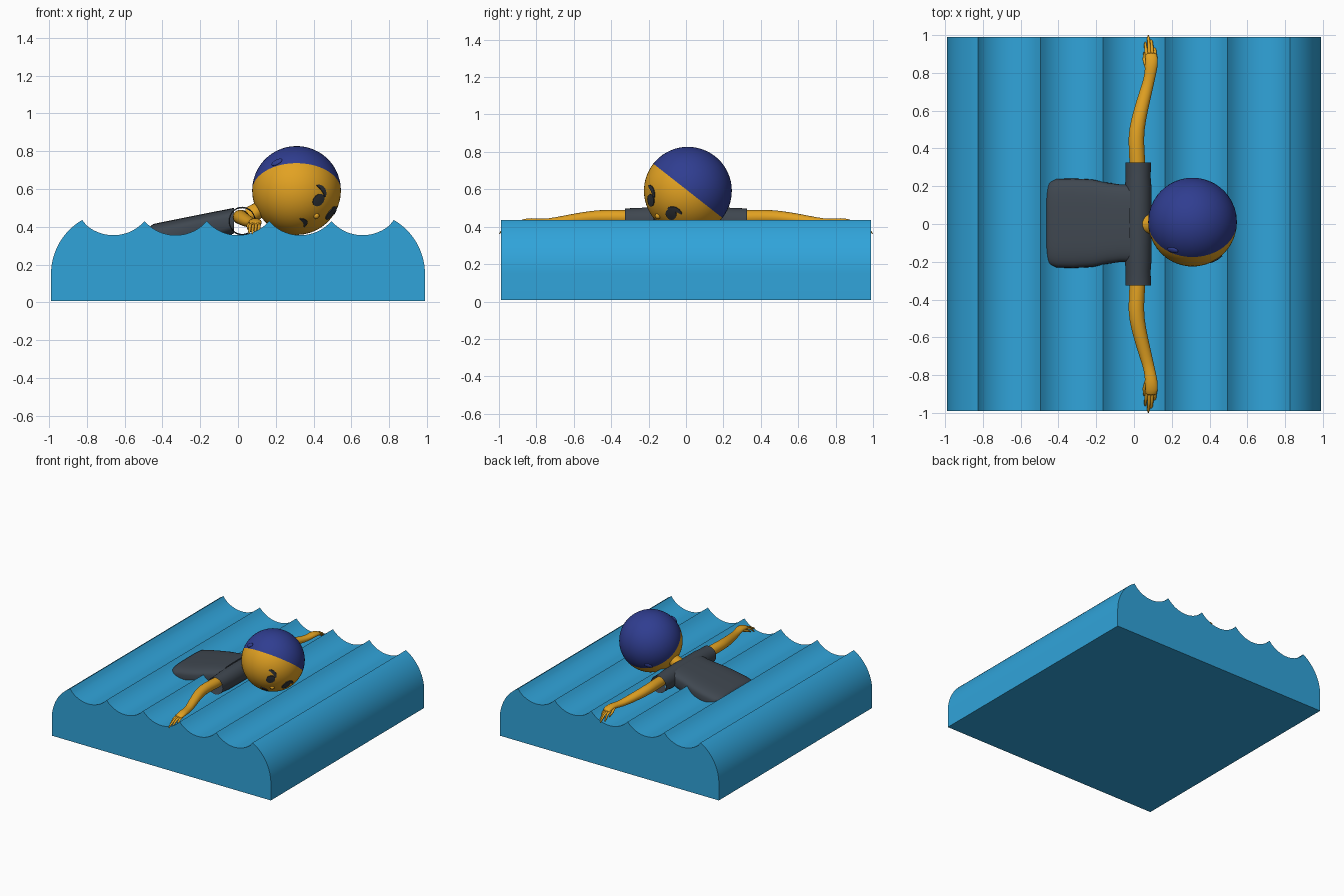
import bpy, bmesh, math
from mathutils import Vector

if "Cube" in bpy.data.objects:
    bpy.data.objects.remove(bpy.data.objects["Cube"])

X, Y, Z = Vector((1, 0, 0)), Vector((0, 1, 0)), Vector((0, 0, 1))


def mat(name, col):
    m = bpy.data.materials.new(name)
    m.diffuse_color = (*col, 1)
    m.use_nodes = True
    m.node_tree.nodes["Principled BSDF"].inputs["Base Color"].default_value = m.diffuse_color
    return m


WATER = mat("water blue", (0.03, 0.37, 0.70))
SKIN = mat("warm skin", (0.76, 0.36, 0.016))
CAP = mat("navy cap", (0.029, 0.047, 0.28))
SHIRT = mat("slate shirt", (0.05, 0.063, 0.08))
DARK = mat("dark features", (0.03, 0.034, 0.04))


def finish(name, bm, mats, angle=40, subsurf=0):
    bmesh.ops.recalc_face_normals(bm, faces=bm.faces)
    me = bpy.data.meshes.new(name)
    bm.to_mesh(me)
    bm.free()
    ob = bpy.data.objects.new(name, me)
    bpy.context.collection.objects.link(ob)
    for m in mats:
        me.materials.append(m)
    if subsurf:
        ob.modifiers.new("smooth", 'SUBSURF').levels = subsurf
        ob.modifiers["smooth"].render_levels = subsurf
    bpy.ops.object.select_all(action='DESELECT')
    ob.select_set(True)
    bpy.context.view_layer.objects.active = ob
    bpy.ops.object.shade_smooth_by_angle(angle=math.radians(angle))
    return ob


def ring(c, u, v, a, b, n=20, p=1.0):
    """Superellipse ring; p below 1 makes it boxier."""
    pts = []
    for i in range(n):
        t = 2 * math.pi * i / n
        co, si = math.cos(t), math.sin(t)
        pts.append(Vector(c) + u * a * math.copysign(abs(co) ** p, co)
                   + v * b * math.copysign(abs(si) ** p, si))
    return pts


def loft(name, rings, mats, caps=True, angle=50, subsurf=0):
    bm = bmesh.new()
    vs = [[bm.verts.new(q) for q in r] for r in rings]
    n = len(vs[0])
    for r0, r1 in zip(vs, vs[1:]):
        for i in range(n):
            j = (i + 1) % n
            bm.faces.new((r0[i], r0[j], r1[j], r1[i]))
    if caps:
        bm.faces.new(vs[0])
        bm.faces.new(vs[-1])
    return finish(name, bm, mats, angle, subsurf)


# Water block: scalloped wave profile with rounded ends, extruded along y
prof = [(-0.99, 0.008)]
side = [(0.66 + 0.33 * math.cos(t), 0.15 + 0.33 * math.sin(t))
        for t in [math.radians(60) * i / 14 for i in range(15)]]
prof += [(-x, z) for x, z in side]
R = 0.219
for k in range(5):
    cx = -0.66 + 0.33 * k
    for i in range(1, 17):
        x = -0.165 + 0.33 * i / 16
        prof.append((cx + x, 0.355 + R - math.sqrt(R * R - x * x)))
prof[-1] = (side[-1][0], side[-1][1])
prof += side[-2::-1] + [(0.99, 0.008)]
loft("water", [[Vector((x, y, z)) for x, z in prof] for y in (-0.99, 0.99)],
     [WATER], angle=30)

# Shirt body, sloping down into the water
body = [(-0.02, .205, .500, .365), (-0.07, .205, .490, .345), (-0.14, .215, .477, .325),
        (-0.22, .232, .461, .305), (-0.32, .237, .441, .285), (-0.41, .235, .423, .275),
        (-0.45, .222, .414, .285), (-0.466, .195, .400, .300)]
loft("shirt_body", [ring((x, 0.004, (t + b) / 2), Y, Z, w, (t - b) / 2, 40, 0.55)
                    for x, w, t, b in body], [SHIRT])

# Shoulders and open sleeves
yoke = [(-.325, .068, .068), (-.25, .066, .070), (-.2, .070, .075), (0, .072, .076),
        (.2, .070, .075), (.25, .066, .070), (.325, .068, .068)]
loft("shirt_sleeves", [ring((0.022, y, 0.43), X, Z, a, b, 32) for y, a, b in yoke],
     [SHIRT], caps=False)

# Neck
loft("neck", [ring(c, Y, Z, r, r, 20) for c, r in
              [((0.04, 0, 0.45), .05), ((0.09, 0, 0.475), .052),
               ((0.13, 0, 0.51), .06), ((0.2, 0, 0.54), .075)]], [SKIN])

# Arms, hands and fingers on both sides
arm = [(.020, .24, .450, .042, .040), (.018, .33, .450, .043, .040),
       (.012, .42, .452, .042, .040), (.013, .50, .450, .042, .037),
       (.035, .60, .437, .039, .034), (.062, .70, .422, .035, .028),
       (.082, .77, .418, .030, .022), (.092, .83, .428, .034, .021),
       (.094, .88, .422, .034, .017), (.090, .91, .412, .028, .012)]
for s, tag in ((-1, "front"), (1, "back")):
    loft(tag + "_arm", [ring((x, s * y, z), X, Z, a, b, 16) for x, y, z, a, b in arm],
         [SKIN], subsurf=1)
    for i, tip in enumerate((.965, 1.0, .985, .95)):
        bx, tx = 0.068 + 0.015 * i, 0.060 + 0.016 * i
        path = [(bx, .88, .415, .009), ((bx + tx) / 2, (.88 + tip) / 2, .402, .009),
                (tx, tip - .015, .375, .007), (tx, tip, .363, .003)]
        loft(f"{tag}_finger_{i + 1}", [ring((x, s * y, z), X, Z, r, r, 10)
                                       for x, y, z, r in path], [SKIN])
    path = [(.068, .83, .42, .012), (.055, .87, .405, .010), (.055, .91, .385, .005)]
    loft(tag + "_thumb", [ring((x, s * y, z), X, Z, r, r, 10) for x, y, z, r in path], [SKIN])

# Head: the back hemisphere is the swim cap
HC, HR = Vector((0.31, 0.01, 0.592)), 0.235
CN = Vector((0, 0.617, 0.787)).normalized()
bm = bmesh.new()
bmesh.ops.create_uvsphere(bm, u_segments=48, v_segments=32, radius=HR)
for f in bm.faces:
    f.material_index = 1 if f.calc_center_median().z > 0 else 0
rot = Z.rotation_difference(CN).to_matrix()
for v in bm.verts:
    v.co = HC + rot @ v.co
finish("head", bm, [SKIN, CAP])


def blob(name, c, axis, size, m):
    """Ellipsoid whose short axis points along axis."""
    b = bmesh.new()
    bmesh.ops.create_uvsphere(b, u_segments=20, v_segments=12, radius=1)
    q = Z.rotation_difference(axis).to_matrix()
    for v in b.verts:
        v.co = c + q @ Vector((v.co.x * size[0], v.co.y * size[1], v.co.z * size[2]))
    finish(name, b, [m])


# Ears under the cap edge
side_dir = Vector((0, -0.787, 0.617))
for s, tag in ((1, "front"), (-1, "back")):
    d = (Vector((-0.1, 0, 0)) + CN * 0.025 + side_dir * 0.2 * s).normalized()
    blob(tag + "_ear", HC + d * HR, d, (.032, .018, .010), CAP)

# Face features: thin plates hugging the head
UP = Vector((0.78, 0.15, 0.61)).normalized()


def plate(name, d, w, h, bend=0.0, lift=0.005):
    d = Vector(d).normalized()
    u = (UP - d * UP.dot(d)).normalized()
    r = d.cross(u)
    b = bmesh.new()
    rows = []
    for k in (0.01, 0.5, 1.0):
        row = []
        for i in range(24):
            t = 2 * math.pi * i / 24
            px, py = k * w * math.cos(t), k * h * math.sin(t)
            py -= bend * (px / w) ** 2
            q = (d * HR + r * px + u * py).normalized()
            row.append(HC + q * (HR + lift))
        rows.append(row)
    rows.append([HC + (p - HC).normalized() * (HR - 0.003) for p in rows[-1]])
    b.free()
    loft(name, rows, [DARK])


plate("front_eye", (.115, -.195, -.050), .030, .037)
plate("back_eye", (.180, -.090, -.125), .030, .037)
plate("front_brow", (.140, -.190, .006), .042, .012, .014)
plate("back_brow", (.208, -.068, -.100), .042, .012, .014)
plate("mouth", (.045, -.161, -.165), .036, .012, .018)

# Nose
nd = Vector((.105, -.16, -.135)).normalized()
blob("nose", HC + nd * HR, nd, (.016, .016, .014), SKIN)
